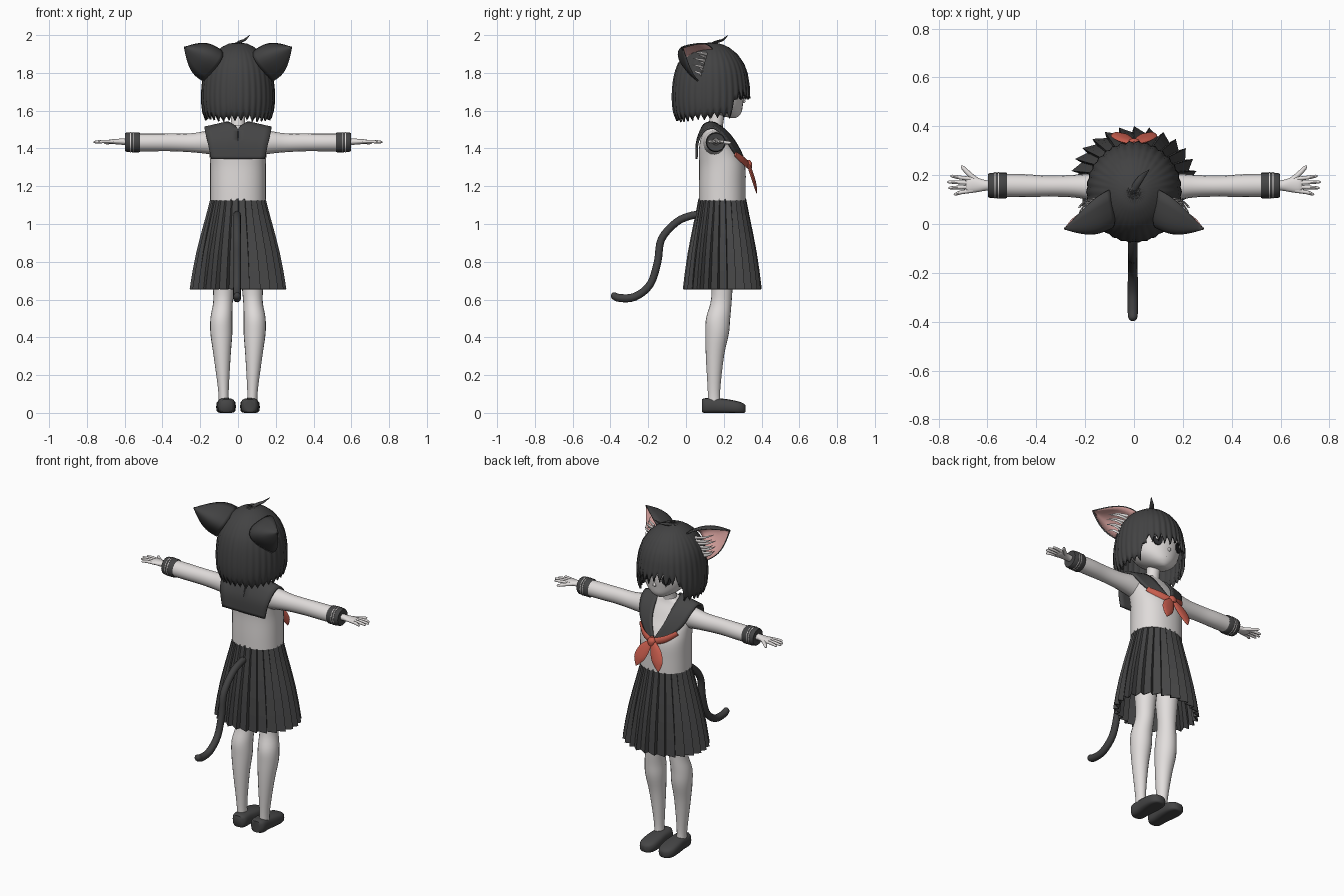
import bpy, math, random
from mathutils import Vector

random.seed(4)
if "Cube" in bpy.data.objects:
    bpy.data.objects.remove(bpy.data.objects["Cube"], do_unlink=True)


def material(name, r, g, b):
    m = bpy.data.materials.new(name)
    m.use_nodes = True
    m.diffuse_color = (r, g, b, 1)
    bsdf = m.node_tree.nodes["Principled BSDF"]
    bsdf.inputs["Base Color"].default_value = (r, g, b, 1)
    bsdf.inputs["Roughness"].default_value = 0.8
    return m


HAIR = material("charcoal hair", 0.055, 0.055, 0.056)
CLOTH = material("charcoal cloth", 0.06, 0.06, 0.061)
WHITE = material("white cloth", 0.74, 0.71, 0.70)
SKIN = material("pale skin", 0.76, 0.73, 0.72)
RED = material("scarf red", 0.58, 0.11, 0.075)
PINK = material("ear pink", 0.68, 0.36, 0.34)
BLACK = material("eye black", 0.02, 0.02, 0.022)


def build(name, verts, faces, mats, angle=50, mirror=False, thick=0, inner=0):
    """Make an object, shade it and add the mirror and thickness it needs."""
    me = bpy.data.meshes.new(name)
    me.from_pydata([tuple(v) for v in verts], [], faces)
    for m in mats:
        me.materials.append(m)
    ob = bpy.data.objects.new(name, me)
    bpy.context.collection.objects.link(ob)
    if angle:
        bpy.ops.object.select_all(action="DESELECT")
        ob.select_set(True)
        bpy.context.view_layer.objects.active = ob
        bpy.ops.object.shade_smooth_by_angle(angle=math.radians(angle))
    if mirror:
        ob.modifiers.new("mirror", "MIRROR")
    if thick:
        s = ob.modifiers.new("thickness", "SOLIDIFY")
        s.thickness, s.offset, s.material_offset = thick, -1, inner
    return ob


def spline(rows, steps):
    """Smooth curve of any dimension through the rows."""
    out = []
    for i in range(len(rows) - 1):
        p = [rows[max(i - 1, 0)], rows[i], rows[i + 1], rows[min(i + 2, len(rows) - 1)]]
        for s in range(steps):
            t = s / steps
            out.append([b + t * (c - a) / 2 + t * t * (a - 2.5 * b + 2 * c - d / 2)
                        + t ** 3 * (1.5 * (b - c) + (d - a) / 2) for a, b, c, d in zip(*p)])
    return out + [list(rows[-1])]


def sweep(name, rows, mat, ref=(1, 0, 0), axis=None, n=16, steps=4, power=1, mirror=False, floor=False):
    """Closed tube; each row is x, y, z, half width along ref, half width across."""
    rows = spline(rows, steps)
    verts = []
    for i, row in enumerate(rows):
        p = Vector(row[:3])
        t = Vector(axis) if axis else Vector(rows[min(i + 1, len(rows) - 1)][:3]) - Vector(rows[max(i - 1, 0)][:3])
        t.normalize()
        u = Vector(ref) - t * t.dot(Vector(ref))
        u.normalize()
        v = t.cross(u)
        for k in range(n):
            c, s = math.cos(math.tau * k / n), math.sin(math.tau * k / n)
            q = p + u * (row[3] * math.copysign(abs(c) ** power, c)) + v * (row[4] * math.copysign(abs(s) ** power, s))
            q.z = max(q.z, 0) if floor else q.z
            verts.append(q)
    faces = [(i * n + k, i * n + (k + 1) % n, (i + 1) * n + (k + 1) % n, (i + 1) * n + k)
             for i in range(len(rows) - 1) for k in range(n)]
    faces += [tuple(reversed(range(n))), tuple(range(len(verts) - n, len(verts)))]
    return build(name, verts, faces, [mat], mirror=mirror)


def grid(name, pts, mats, outward, closed=False, **kw):
    """Sheet from rows of points, turned to face away from the outward point."""
    n = len(pts[0])
    verts = [Vector(p) for row in pts for p in row]
    faces = [(i * n + k, i * n + (k + 1) % n, (i + 1) * n + (k + 1) % n, (i + 1) * n + k)
             for i in range(len(pts) - 1) for k in range(n if closed else n - 1)]
    total = 0
    for f in faces:
        a, b, c, d = [verts[j] for j in f]
        total += (c - a).cross(d - b).dot((a + c) / 2 - Vector(outward))
    if total < 0:
        faces = [f[::-1] for f in faces]
    return build(name, verts, faces, mats, **kw)


def table(z, rows):
    """Linear lookup in rows of descending z."""
    for (z0, a), (z1, b) in zip(rows, rows[1:]):
        if z >= z1:
            return a + (b - a) * min(1, max(0, (z0 - z) / (z0 - z1)))
    return rows[-1][1]


UP = (0, 0, 1)

# Shoes and legs
sweep("shoe", [(.062, .085, .038, .03, .034), (.062, .105, .038, .045, .04), (.062, .16, .038, .047, .04),
               (.063, .22, .034, .052, .038), (.064, .275, .028, .05, .033), (.064, .305, .024, .035, .026),
               (.064, .316, .022, .015, .016)], CLOTH, axis=(0, 1, 0), power=.65, mirror=True, floor=True)
sweep("leg", [(.075, .15, .04, .028, .034), (.077, .148, .12, .028, .033), (.084, .153, .3, .045, .048),
              (.088, .165, .42, .058, .062), (.088, .17, .5, .058, .064), (.08, .185, .58, .052, .056),
              (.077, .19, .65, .055, .056), (.075, .19, .8, .065, .07), (.07, .19, 1.05, .068, .085)],
      SKIN, axis=UP, n=20, mirror=True)

# Pleated skirt, flat faces with stepped folds
fall = [(1.135, 0), (1.05, .2), (.95, .45), (.85, .68), (.75, .86), (.655, 1)]
pleats, rings = 26, []
for z, f in fall:
    ring = []
    for k in range(pleats):
        for shift, out in ((0, 1.0), (.86, 1 - .05 - .07 * f)):
            a = math.tau * (k + shift) / pleats
            ring.append((math.sin(a) * (.147 + .111 * f) * out, .192 + math.cos(a) * (.126 + .083 * f) * out, z))
    rings.append(ring)
grid("pleated_skirt", rings, [CLOTH], (0, .19, .9), closed=True, angle=0, thick=.005)

# Tail
sweep("tail", [(-.005, .09, 1.05, .018, .018), (-.005, .03, 1.045, .02, .02), (-.005, -.05, 1.01, .02, .02),
               (-.005, -.13, .92, .02, .02), (-.005, -.15, .8, .02, .02), (-.005, -.19, .68, .02, .02),
               (-.005, -.27, .615, .021, .021), (-.005, -.35, .608, .021, .021),
               (-.005, -.385, .622, .018, .018), (-.005, -.396, .626, .006, .006)], HAIR, n=12)

# Blouse, sleeves and cuffs
sweep("blouse", [(0, .192, 1.125, .147, .124), (0, .192, 1.2, .147, .124), (0, .192, 1.3, .148, .122),
                 (0, .18, 1.36, .15, .112), (0, .165, 1.41, .155, .095), (0, .155, 1.46, .155, .075),
                 (0, .15, 1.5, .13, .052), (0, .15, 1.525, .05, .042)], WHITE, axis=UP, n=32, power=.9)
sweep("sleeve", [(.1, .15, 1.43, .07, .06), (.17, .152, 1.432, .06, .055), (.25, .155, 1.43, .05, .046),
                 (.35, .155, 1.432, .047, .043), (.45, .157, 1.432, .047, .047), (.54, .158, 1.432, .047, .047)],
      WHITE, ref=UP, axis=(1, 0, 0), mirror=True)
sweep("cuff", [(.522, .158, 1.432, .046, .046), (.525, .158, 1.432, .053, .053), (.59, .158, 1.433, .051, .051),
               (.596, .158, 1.433, .044, .044)], CLOTH, ref=UP, axis=(1, 0, 0), n=20, steps=2, mirror=True)
for x in (.553, .567):
    sweep("cuff_stripe", [(x, .158, 1.433, .054, .054), (x + .004, .158, 1.433, .054, .054)],
          WHITE, ref=UP, axis=(1, 0, 0), n=20, steps=1, mirror=True)

# Hands
sweep("palm", [(.58, .158, 1.435, .02, .018), (.61, .158, 1.436, .022, .017), (.645, .16, 1.436, .03, .014),
               (.675, .16, 1.436, .032, .012), (.688, .16, 1.436, .028, .008)], SKIN, ref=(0, 1, 0), axis=(1, 0, 0), mirror=True)
for name, y0, x1, y1 in (("index", .184, .752, .196), ("middle", .168, .765, .172),
                         ("ring", .152, .76, .148), ("little", .137, .738, .122)):
    sweep(name + "_finger", [(.66, y0, 1.436, .009, .009), (.71, (y0 + y1) / 2, 1.437, .009, .008),
                             (x1 - .008, y1, 1.434, .007, .006), (x1, y1, 1.433, .002, .002)],
          SKIN, ref=UP, n=8, steps=2, mirror=True)
sweep("thumb", [(.625, .165, 1.435, .012, .012), (.665, .195, 1.433, .01, .011), (.7, .23, 1.43, .008, .008),
                (.707, .239, 1.43, .002, .002)], SKIN, ref=UP, n=8, steps=2, mirror=True)

# Sailor collar: each row runs from the neck side to the outer edge
collar = [(0, .05, 1.343, .142, .05, 1.343), (0, .052, 1.43, .16, .055, 1.43), (0, .075, 1.5, .174, .085, 1.49),
          (.035, .1, 1.535, .178, .12, 1.512), (.062, .15, 1.54, .178, .155, 1.512),
          (.06, .222, 1.49, .168, .205, 1.47), (.042, .28, 1.41, .135, .252, 1.395), (0, .32, 1.322, .035, .315, 1.305)]
rows = [[Vector(r[:3]).lerp(Vector(r[3:]), k / 5) for k in range(6)] for r in spline(collar, 4)]
grid("sailor_collar", rows, [CLOTH], (0, .16, 1.38), mirror=True, thick=.012)

# Scarf: band, knot and two tails
sweep("scarf_band", [(.125, .262, 1.37, .014, .006), (.07, .305, 1.335, .02, .008), (0, .328, 1.312, .02, .01)],
      RED, ref=UP, n=8, mirror=True)
sweep("scarf_knot", [(0, .328, 1.34, .012, .01), (0, .333, 1.32, .025, .018), (0, .335, 1.295, .018, .014)], RED, axis=UP, n=10)
sweep("scarf_tail", [(.006, .33, 1.315, .012, .008), (.035, .346, 1.27, .034, .01), (.06, .362, 1.22, .036, .009),
                     (.07, .37, 1.185, .02, .006), (.075, .375, 1.163, .002, .002)], RED, n=10, mirror=True)

# Neck, head and face
sweep("neck", [(0, .155, 1.49, .045, .04), (0, .16, 1.54, .038, .038), (0, .175, 1.62, .04, .04)], SKIN, axis=UP)
sweep("head", [(0, .25, 1.562, .015, .015), (0, .235, 1.572, .045, .045), (0, .21, 1.595, .085, .085),
               (0, .185, 1.635, .125, .117), (0, .17, 1.7, .15, .14), (0, .16, 1.78, .158, .145),
               (0, .15, 1.86, .13, .13), (0, .14, 1.92, .05, .05)], SKIN, axis=UP, n=28)
sweep("nose", [(0, .298, 1.665, .006, .004), (0, .306, 1.648, .009, .01), (0, .296, 1.638, .006, .004)], SKIN, axis=UP, n=8)
sweep("mouth", [(0, .27, 1.606, .014, .0025), (0, .2965, 1.606, .014, .0025)], BLACK, n=8, steps=1)
for name, mat, x, z, w, h, rise in (("eye", BLACK, .072, 1.69, .027, .03, .005),
                                    ("eye_shine", WHITE, .078, 1.7, .007, .008, .008)):
    nrm = Vector((.4, .9, -.08)).normalized()
    p = Vector((x, .17 + .14 * math.sqrt(1 - (x / .148) ** 2), z))
    sweep(name, [(*(p - nrm * .012), w, h), (*(p + nrm * rise), w, h)], mat, steps=1, mirror=True)

# Bobbed hair with pointed strands and a fringe
shape = [(1.962, 0), (1.955, .25), (1.935, .46), (1.9, .67), (1.85, .84), (1.8, .93), (1.73, .985), (1.65, 1), (1.59, .96), (1.53, .85)]
strands, per = 34, 6
tips = [random.uniform(-.018, .012) for _ in range(strands)]
rings = []
for level in range(15):
    t, ring = level / 14, []
    for k in range(strands * per):
        a = math.tau * k / (strands * per)
        front = abs((a + math.pi) % math.tau - math.pi)
        blend = min(1, max(0, (math.degrees(front) - 48) / 10))
        edge = abs(k % per - per / 2) / (per / 2)
        base = (1.675 + tips[k // per]) * (1 - blend) + (1.57 - .03 * front / math.pi + tips[k // per] * .5) * blend
        bottom = base + (.055 - .025 * blend) * edge
        z = 1.962 - (1.962 - bottom) * t ** 1.5
        r = table(z, shape) * (1 - .03 * edge * t)
        ring.append((math.sin(a) * .197 * r, .132 + math.cos(a) * .21 * r, z))
    rings.append(ring)
grid("bobbed_hair", rings, [HAIR], (0, .13, 1.72), closed=True, thick=.012)
sweep("hair_tuft", [(-.01, .125, 1.945, .014, .01), (.012, .165, 1.965, .014, .008), (.035, .195, 1.975, .011, .005),
                    (.062, .222, 2, .001, .001)], HAIR, ref=(1, -1, 0), n=8)

# Cat ears: dark cupped shells with a pink lining and pale tufts
mid, tip = Vector((.14, .055, 1.85)), Vector((.287, -.022, 1.937))
a, b, c = Vector((.1, .14, 1.93)), Vector((.03, -.13, 1.9)), Vector((.185, .06, 1.755))
rows = []
for i in range(13):
    s = i / 12
    base = a * (1 - s) ** 2 + b * (2 * s * (1 - s)) + c * s * s
    rows.append([base.lerp(tip, j / 10) + (base - mid) * (.32 * math.sin(math.pi * j / 10)) for j in range(11)])
grid("cat_ear", rows, [HAIR, PINK], (.2, .06, 1.86), mirror=True, thick=.008, inner=1)
for i in range(7):
    s = i / 6
    root = Vector((.135 + .04 * s, .11 - .03 * s, 1.9 - .11 * s))
    end = Vector((.215 + .015 * math.sin(3 * s), .035 + .03 * (i % 2), 1.91 - .1 * s))
    m = root.lerp(end, .5) + Vector((.012, .012, 0))
    sweep("ear_tuft", [(*root, .009, .004), (*m, .007, .003), (*end, .001, .001)], WHITE, ref=UP, n=6, steps=2, mirror=True)
